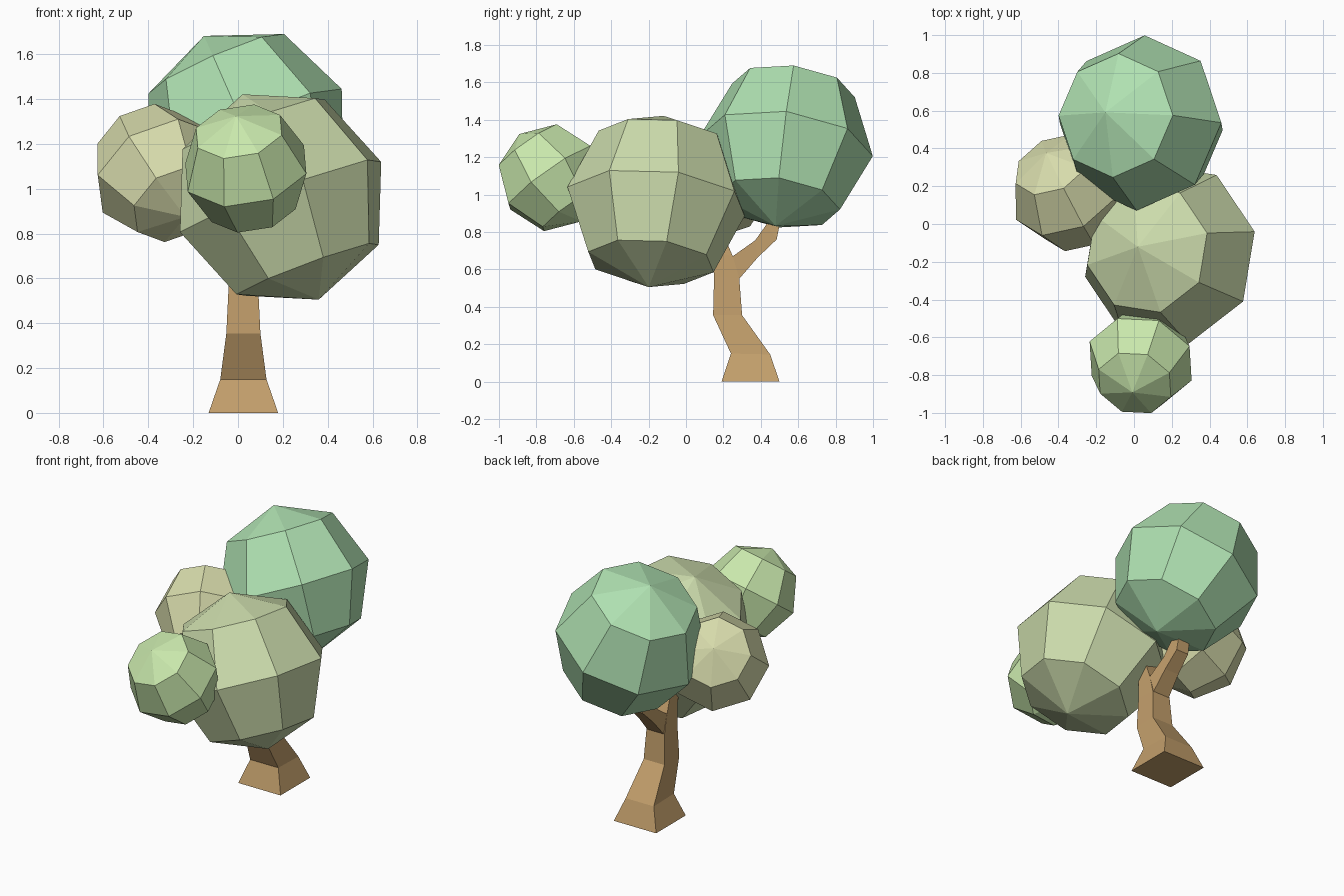
import bpy, bmesh
from mathutils import Vector, Matrix

if "Cube" in bpy.data.objects:
    bpy.data.objects.remove(bpy.data.objects["Cube"])


def finish(bm, name, color):
    bmesh.ops.recalc_face_normals(bm, faces=bm.faces)
    mesh = bpy.data.meshes.new(name)
    bm.to_mesh(mesh)
    bm.free()
    mat = bpy.data.materials.new(name + "_color")
    mat.diffuse_color = (*color, 1)
    mat.use_nodes = True
    mat.node_tree.nodes["Principled BSDF"].inputs["Base Color"].default_value = mat.diffuse_color
    mesh.materials.append(mat)
    bpy.context.collection.objects.link(bpy.data.objects.new(name, mesh))


def foliage(name, centre, radius, pole, meridian, color):
    """Eight-sided ball tilted to a pole, with one edge line on the meridian."""
    z = Vector(pole).normalized()
    m = Vector(meridian)
    x = (m - z * m.dot(z)).normalized()
    y = z.cross(x)
    rot = Matrix((x, y, z)).transposed().to_4x4()
    bm = bmesh.new()
    bmesh.ops.create_uvsphere(bm, u_segments=8, v_segments=4, radius=radius,
                              matrix=Matrix.Translation(centre) @ rot)
    finish(bm, name, color)


def limb(name, sections, color, x=0.024):
    """Four-sided loft; each section is front (y, z), back (y, z), half width."""
    bm = bmesh.new()
    rings = []
    for (y0, z0), (y1, z1), w in sections:
        corners = [(x - w, y0, z0), (x + w, y0, z0), (x + w, y1, z1), (x - w, y1, z1)]
        rings.append([bm.verts.new(c) for c in corners])
    for a, b in zip(rings, rings[1:]):
        for i in range(4):
            j = (i + 1) % 4
            bm.faces.new((a[i], a[j], b[j], b[i]))
    bm.faces.new(rings[0])
    bm.faces.new(rings[-1])
    finish(bm, name, color)


BARK = (0.55, 0.35, 0.15)

# Bent trunk running into the large front crown
limb("trunk", [((.19, 0), (.50, 0), .155),
               ((.24, .15), (.45, .145), .103),
               ((.145, .355), (.30, .355), .076),
               ((.15, .56), (.285, .55), .066),
               ((.14, .70), (.25, .67), .06),
               ((.12, .74), (.22, .74), .055),
               ((.05, .84), (.15, .87), .045)], BARK)

# Side branch carrying the rear crown
limb("branch", [((.25, .67), (.285, .55), .06),
                ((.37, .755), (.385, .665), .052),
                ((.43, .84), (.485, .76), .045),
                ((.44, .90), (.51, .89), .04)], BARK)

# Foliage balls
foliage("front_crown", (.19, -.16, .963), .49, (-.347, .08, .934), (.92, .245, .32), (.60, .71, .41))
foliage("rear_crown", (.035, .535, 1.257), .467, (-.40, .12, .91), (.05, .99, -.12), (.43, .75, .44))
foliage("left_crown", (-.35, .165, 1.07), .31, (-.37, .68, .63), (-.10, -.99, 0), (.68, .71, .41))
foliage("small_crown", (.035, -.725, 1.09), .29, (-.15, -.57, .80), (.19, -.95, .24), (.58, .80, .41))
